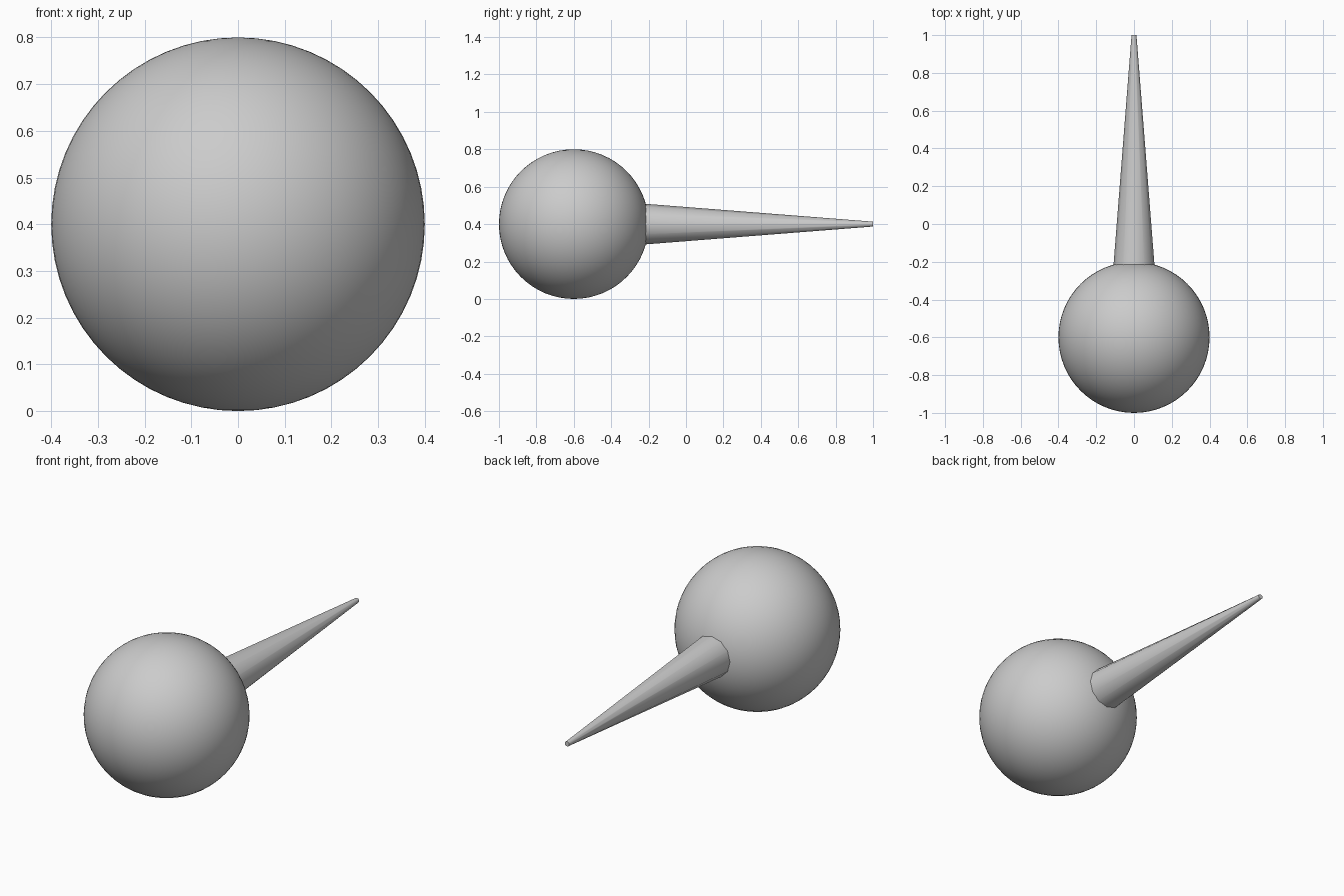
import bpy
from math import radians

if "Cube" in bpy.data.objects:
    bpy.data.objects.remove(bpy.data.objects["Cube"])


def smooth(obj, name, angle):
    obj.name = name
    bpy.ops.object.shade_smooth_by_angle(angle=radians(angle))


# Round ball at the front
bpy.ops.mesh.primitive_uv_sphere_add(segments=64, ring_count=32, radius=0.4,
                                     location=(0, -0.6, 0.4))
smooth(bpy.context.object, "ball", 30)

# Tapered spike pointing backwards, root sunk into the ball
root_y, tip_y = -0.3, 1.0
bpy.ops.mesh.primitive_cone_add(vertices=12, radius1=0.115, radius2=0.013,
                                depth=tip_y - root_y,
                                location=(0, (root_y + tip_y) / 2, 0.4),
                                rotation=(radians(-90), 0, 0))
smooth(bpy.context.object, "spike", 40)
